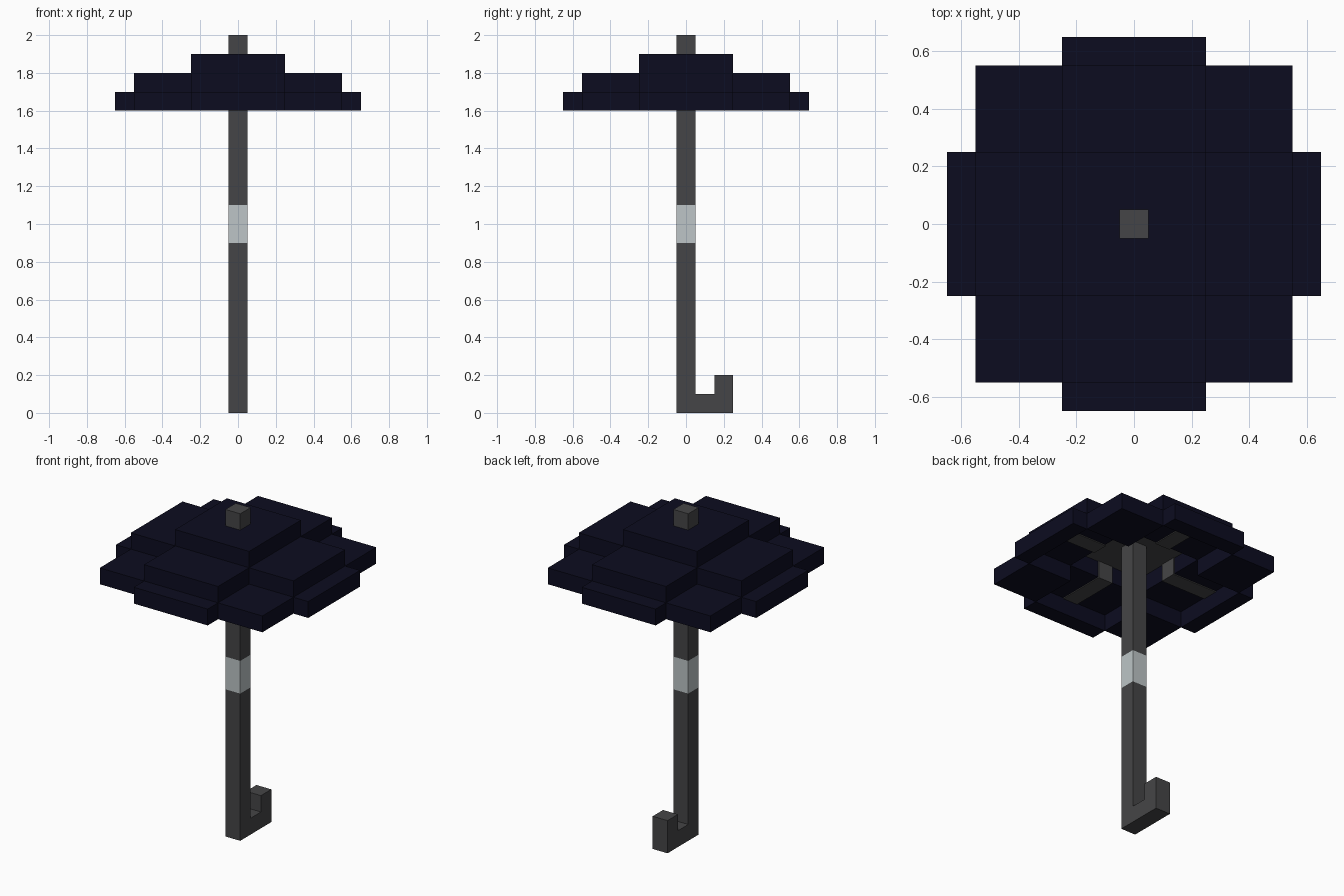
import bpy, bmesh, math
from mathutils import Matrix, Vector

if "Cube" in bpy.data.objects:
    bpy.data.objects.remove(bpy.data.objects["Cube"])


def material(name, rgb):
    m = bpy.data.materials.new(name)
    m.use_nodes = True
    m.diffuse_color = (*rgb, 1)
    m.node_tree.nodes["Principled BSDF"].inputs["Base Color"].default_value = (*rgb, 1)
    return m


NAVY = material("navy_fabric", (0.0037, 0.0037, 0.0144))
GREY = material("dark_grey_metal", (0.060, 0.060, 0.063))
SILVER = material("silver_band", (0.51, 0.56, 0.57))


def finish(name, bm, mat):
    bmesh.ops.recalc_face_normals(bm, faces=bm.faces)
    mesh = bpy.data.meshes.new(name)
    bm.to_mesh(mesh)
    bm.free()
    mesh.materials.append(mat)
    obj = bpy.data.objects.new(name, mesh)
    bpy.context.collection.objects.link(obj)
    return obj


def box(name, lo, hi, mat, turn=0):
    """Box between two corners, turned about z by quarter turns."""
    lo, hi = Vector(lo), Vector(hi)
    bm = bmesh.new()
    bmesh.ops.create_cube(bm, size=1)
    bmesh.ops.scale(bm, vec=hi - lo, verts=bm.verts)
    bmesh.ops.translate(bm, vec=(lo + hi) / 2, verts=bm.verts)
    bmesh.ops.rotate(bm, matrix=Matrix.Rotation(turn * math.pi / 2, 3, 'Z'), verts=bm.verts)
    return finish(name, bm, mat)


# Shaft with a pale band, rising through the canopy
W = 0.05
for name, z0, z1, mat in (("lower_shaft", 0, 0.9, GREY), ("shaft_band", 0.9, 1.1, SILVER),
                          ("upper_shaft", 1.1, 2.0, GREY)):
    box(name, (-W, -W, z0), (W, W, z1), mat)

# Hooked handle: L profile in y-z, extruded across x
bm = bmesh.new()
profile = [(0.05, 0), (0.25, 0), (0.25, 0.2), (0.15, 0.2), (0.15, 0.1), (0.05, 0.1)]
face = bm.faces.new([bm.verts.new((-W, y, z)) for y, z in profile])
side = bmesh.ops.extrude_face_region(bm, geom=[face])["geom"]
bmesh.ops.translate(bm, vec=(2 * W, 0, 0), verts=[v for v in side if isinstance(v, bmesh.types.BMVert)])
finish("hook_handle", bm, GREY)

# Canopy crown, with a grey underside
crown = box("canopy_crown", (-0.25, -0.25, 1.8), (0.25, 0.25, 1.9), NAVY)
crown.data.materials.append(GREY)
for p in crown.data.polygons:
    p.material_index = 1 if p.normal.z < -0.5 else 0

# Stepped canopy blocks and ribs, repeated on four sides
T = 0.006
for i, s in enumerate(("right_side", "back_side", "left_side", "front_side")):
    box(f"canopy_panel_{s}", (0.25, -0.25, 1.7), (0.55, 0.25, 1.8), NAVY, i)
    box(f"canopy_corner_{s}", (0.25, 0.25, 1.6), (0.55, 0.55, 1.7), NAVY, i)
    box(f"canopy_rim_{s}", (0.55, -0.25, 1.6), (0.65, 0.25, 1.7), NAVY, i)
    box(f"rib_upright_{s}", (0.25 - T, -W, 1.7 - T), (0.25, W, 1.8), GREY, i)
    box(f"rib_arm_{s}", (0.25, -W, 1.7 - T), (0.55, W, 1.7), GREY, i)
